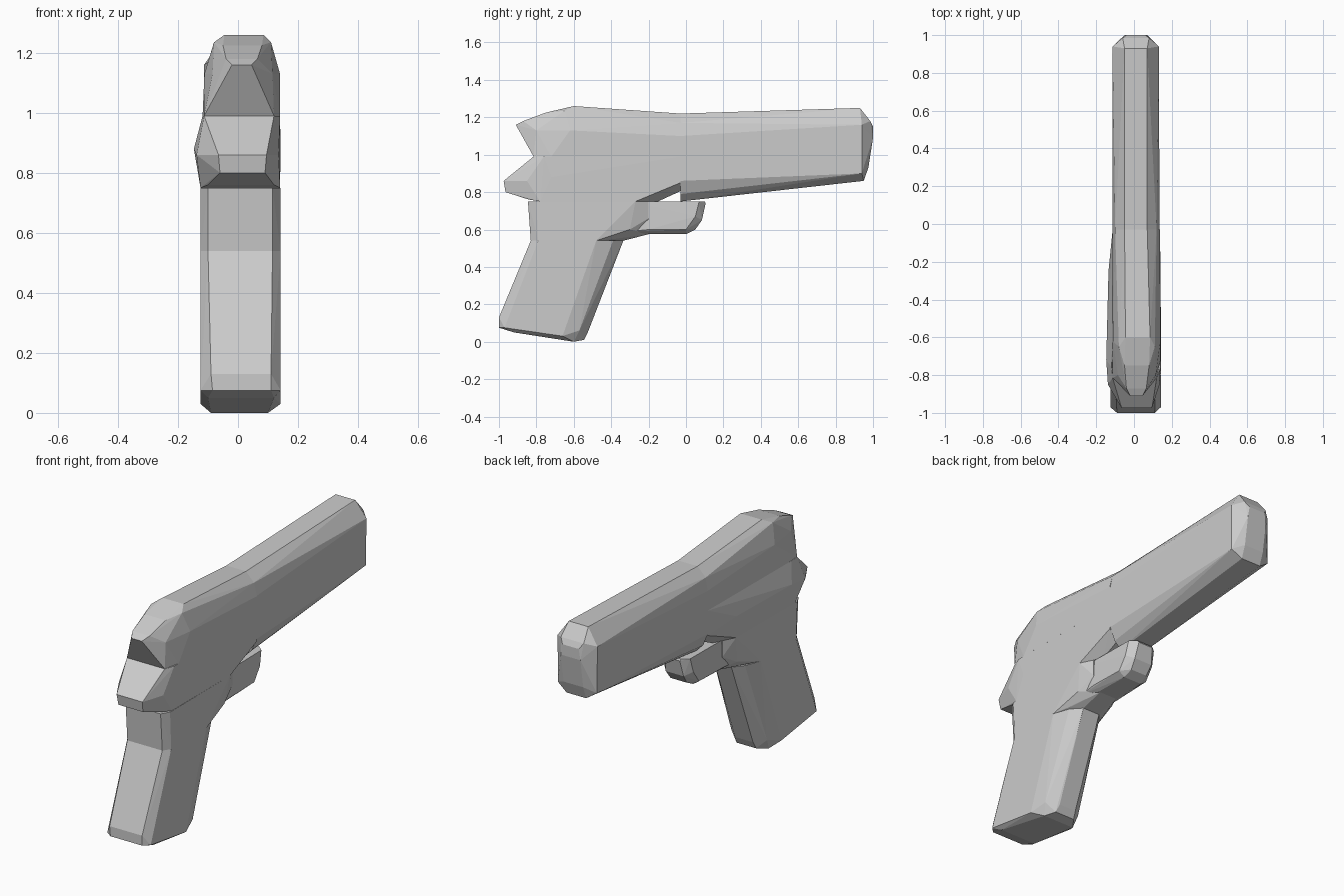
import bpy, bmesh


def hull_part(name, stations):
    """Faceted convex part: each station (y, z, x_left, x_right) gives a left/right point pair."""
    bm = bmesh.new()
    for y, z, x0, x1 in stations:
        bm.verts.new((x0, y, z))
        bm.verts.new((x1, y, z))
    res = bmesh.ops.convex_hull(bm, input=bm.verts[:])
    loose = {g for g in res["geom_interior"] + res["geom_unused"]
             if isinstance(g, bmesh.types.BMVert)}
    bmesh.ops.delete(bm, geom=list(loose), context='VERTS')
    bmesh.ops.dissolve_limit(bm, angle_limit=0.02, verts=bm.verts[:], edges=bm.edges[:])
    bmesh.ops.recalc_face_normals(bm, faces=bm.faces[:])
    mesh = bpy.data.meshes.new(name)
    bm.to_mesh(mesh)
    bm.free()
    obj = bpy.data.objects.new(name, mesh)
    bpy.context.collection.objects.link(obj)
    return obj


# Long front half of the slide, with a blunt muzzle
hull_part("front_slide", [
    (-0.03, 1.22, -0.05, 0.07), (-0.03, 1.17, -0.10, 0.12),
    (-0.03, 1.10, -0.113, 0.135), (-0.03, 0.86, -0.113, 0.135),
    (-0.03, 0.79, -0.085, 0.105), (-0.03, 0.75, -0.045, 0.065),
    (0.93, 1.25, -0.05, 0.07), (0.94, 1.16, -0.113, 0.132),
    (0.94, 0.90, -0.11, 0.13), (0.95, 0.86, -0.05, 0.07),
    (0.985, 1.18, -0.06, 0.08), (1.0, 1.15, -0.04, 0.06),
    (1.0, 1.09, -0.05, 0.07), (0.975, 0.93, -0.05, 0.07)])

# Upper rear of the slide, tapering into the hammer
hull_part("rear_slide", [
    (-0.03, 1.22, -0.05, 0.07), (-0.03, 1.17, -0.10, 0.12),
    (-0.03, 1.10, -0.113, 0.138), (-0.03, 0.99, -0.113, 0.138),
    (-0.60, 1.26, -0.045, 0.085), (-0.65, 1.235, -0.08, 0.11),
    (-0.62, 1.13, -0.112, 0.14), (-0.72, 0.99, -0.118, 0.14),
    (-0.75, 1.225, -0.05, 0.08), (-0.80, 1.13, -0.085, 0.115),
    (-0.91, 1.16, -0.02, 0.045), (-0.87, 1.18, -0.04, 0.065),
    (-0.815, 0.99, -0.113, 0.12)])

# Frame under the slide with the beaver-tail tang
hull_part("frame", [
    (-0.03, 0.99, -0.113, 0.138), (-0.03, 0.85, -0.11, 0.138),
    (-0.03, 0.805, -0.06, 0.08), (-0.15, 0.75, -0.06, 0.08),
    (-0.27, 0.75, -0.12, 0.14), (-0.25, 0.88, -0.135, 0.14),
    (-0.72, 0.88, -0.147, 0.142), (-0.76, 0.99, -0.118, 0.14),
    (-0.815, 0.99, -0.113, 0.12), (-0.78, 0.75, -0.125, 0.14),
    (-0.84, 0.76, -0.10, 0.12), (-0.85, 0.86, -0.138, 0.135),
    (-0.975, 0.86, -0.065, 0.095), (-0.965, 0.80, -0.06, 0.09)])

# Upper grip block joining frame and handle
hull_part("upper_grip", [
    (-0.845, 0.75, -0.10, 0.115), (-0.80, 0.75, -0.125, 0.142),
    (-0.83, 0.54, -0.10, 0.115), (-0.79, 0.54, -0.125, 0.142),
    (-0.48, 0.54, -0.125, 0.142), (-0.38, 0.55, -0.09, 0.11),
    (-0.335, 0.54, -0.045, 0.06), (-0.30, 0.60, -0.105, 0.125),
    (-0.20, 0.575, -0.045, 0.06), (-0.20, 0.66, -0.085, 0.105),
    (-0.27, 0.75, -0.12, 0.14), (-0.20, 0.75, -0.085, 0.105)])

# Trigger guard with rounded nose
hull_part("trigger_guard", [
    (-0.30, 0.59, -0.08, 0.10), (-0.30, 0.75, -0.08, 0.10),
    (-0.20, 0.575, -0.05, 0.07), (0.00, 0.575, -0.045, 0.065),
    (-0.20, 0.60, -0.085, 0.105), (0.00, 0.60, -0.08, 0.10),
    (0.05, 0.60, -0.04, 0.06), (0.085, 0.65, -0.045, 0.065),
    (0.05, 0.67, -0.08, 0.10), (0.07, 0.75, -0.075, 0.095),
    (0.105, 0.74, -0.035, 0.055), (0.10, 0.75, -0.04, 0.06)])

# Slanted handle with chamfered edges and butt
hull_part("handle", [
    (-0.83, 0.54, -0.10, 0.115), (-0.79, 0.54, -0.125, 0.142),
    (-0.48, 0.54, -0.125, 0.142), (-0.39, 0.54, -0.09, 0.11),
    (-0.335, 0.54, -0.045, 0.06),
    (-1.0, 0.13, -0.09, 0.11), (-1.0, 0.075, -0.085, 0.11),
    (-0.97, 0.075, -0.125, 0.142), (-0.92, 0.05, -0.10, 0.12),
    (-0.66, 0.03, -0.125, 0.142), (-0.60, 0.0, -0.09, 0.10),
    (-0.57, 0.06, -0.10, 0.12), (-0.545, 0.01, -0.05, 0.07),
    (-0.525, 0.05, -0.045, 0.06)])
